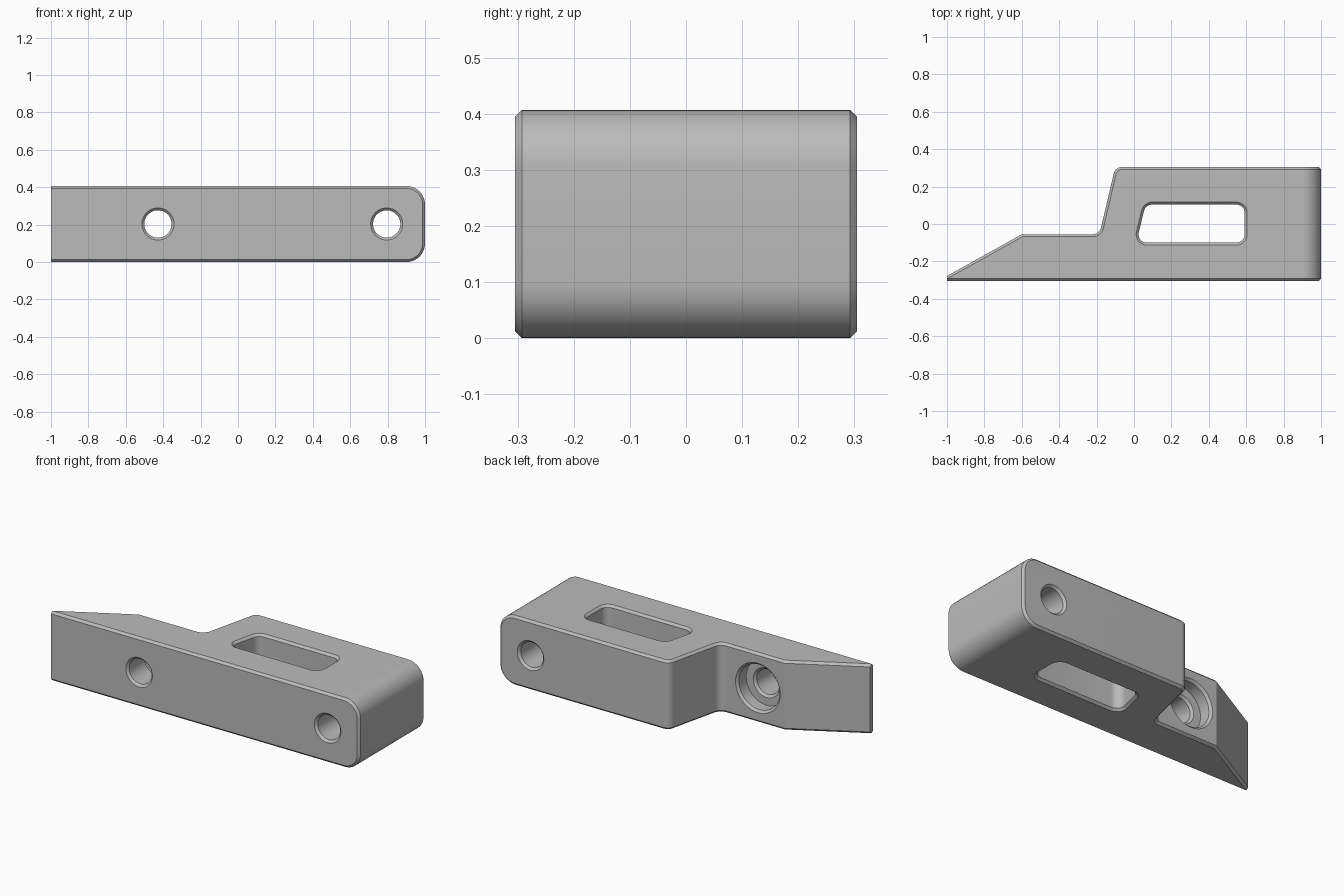
import bpy, bmesh, math
from mathutils import Vector

if "Cube" in bpy.data.objects:
    bpy.data.objects.remove(bpy.data.objects["Cube"], do_unlink=True)

HEIGHT, CHAMFER = 0.407, 0.013

grey = bpy.data.materials.new("plain grey")
grey.use_nodes = True
colour = (0.5, 0.5, 0.5, 1)
grey.diffuse_color = colour
grey.node_tree.nodes["Principled BSDF"].inputs["Base Color"].default_value = colour


def rounded(corners, grow=0.0, steps=8):
    """Round each (x, y, radius) corner; grow offsets a convex outline."""
    out = []
    for i, (x, y, r) in enumerate(corners):
        p = Vector((x, y))
        if r == 0:
            out.append(p)
            continue
        a = (Vector(corners[i - 1][:2]) - p).normalized()
        b = (Vector(corners[(i + 1) % len(corners)][:2]) - p).normalized()
        half = a.angle(b) / 2
        centre = p + (a + b).normalized() * r / math.sin(half)
        start = p + a * r / math.tan(half) - centre
        end = p + b * r / math.tan(half) - centre
        for k in range(steps + 1):
            d = start.slerp(end, k / steps)
            out.append(centre + d.normalized() * (r + grow))
    return out


def loft(bm, rings):
    """Skin a stack of equal-sized rings and close both ends."""
    loops = [[bm.verts.new(v) for v in ring] for ring in rings]
    for low, high in zip(loops, loops[1:]):
        for i in range(len(low)):
            bm.faces.new((low[i - 1], low[i], high[i], high[i - 1]))
    bm.faces.new(loops[0])
    bm.faces.new(loops[-1])
    bmesh.ops.recalc_face_normals(bm, faces=bm.faces)


def make_object(name, bm):
    mesh = bpy.data.meshes.new(name)
    bm.to_mesh(mesh)
    bm.free()
    mesh.materials.append(grey)
    obj = bpy.data.objects.new(name, mesh)
    bpy.context.collection.objects.link(obj)
    return obj


def hole_cutter(name, x, profile):
    """Turned cutter along y from (y, radius) pairs."""
    bm = bmesh.new()
    angles = [math.tau * k / 48 for k in range(48)]
    loft(bm, [[(x + r * math.cos(t), y, HEIGHT / 2 + r * math.sin(t))
               for t in angles] for y, r in profile])
    return make_object(name, bm)


# Stepped body with a tapered tip
outline = rounded([(-1, -0.305, 0), (1, -0.305, 0), (1, 0.305, 0),
                   (-0.1, 0.305, 0.045), (-0.185, -0.055, 0.045),
                   (-0.6, -0.055, 0), (-1, -0.278, 0)])
bm = bmesh.new()
loft(bm, [[(p.x, p.y, z) for p in outline] for z in (0, HEIGHT)])

# Large rounds on the square end
ends = [e for e in bm.edges if all(v.co.x > 0.99 for v in e.verts)
        and abs(e.verts[0].co.y - e.verts[1].co.y) > 0.5]
bmesh.ops.bevel(bm, geom=ends, offset=0.1, offset_type='OFFSET', segments=10,
                profile=0.5, affect='EDGES')

# Fine chamfer round the profile, leaving the tip sharp
bm.normal_update()


def is_side(face):
    return abs(face.normal.y) > 0.1


rim = [e for e in bm.edges if len(e.link_faces) == 2
       and is_side(e.link_faces[0]) != is_side(e.link_faces[1])
       and all(f.normal.x > -0.99 for f in e.link_faces)]
bmesh.ops.bevel(bm, geom=rim, offset=CHAMFER, offset_type='OFFSET', segments=1,
                profile=0.5, affect='EDGES', clamp_overlap=False)
body = make_object("stepped_bracket", bm)

# Slot with flared mouths
slot = [(0.012, -0.1, 0.045), (0.592, -0.1, 0.045),
        (0.592, 0.104, 0.045), (0.062, 0.104, 0.045)]
bm = bmesh.new()
levels = [(-CHAMFER, 2 * CHAMFER), (CHAMFER, 0),
          (HEIGHT - CHAMFER, 0), (HEIGHT + CHAMFER, 2 * CHAMFER)]
loft(bm, [[(p.x, p.y, z) for p in rounded(slot, g)] for z, g in levels])
cutters = [make_object("slot_cutter", bm)]

# Bolt holes: one plain, one counterbored from the back
R, BORE, C = 0.073, 0.132, CHAMFER
cutters.append(hole_cutter("plain_hole_cutter", 0.795, [
    (-0.305 - C, R + 2 * C), (-0.305 + C, R), (0.305 - C, R), (0.305 + C, R + 2 * C)]))
cutters.append(hole_cutter("counterbore_cutter", -0.428, [
    (-0.305 - C, R + 2 * C), (-0.305 + C, R), (-0.135 - C, R), (-0.135, R + C),
    (-0.135, BORE), (-0.055 - C, BORE), (-0.055 + C, BORE + 2 * C)]))

bpy.context.view_layer.objects.active = body
for cutter in cutters:
    cutter.hide_render = True
    mod = body.modifiers.new(cutter.name, 'BOOLEAN')
    mod.operation = 'DIFFERENCE'
    mod.solver = 'EXACT'
    mod.object = cutter
    bpy.ops.object.modifier_apply(modifier=mod.name)
    bpy.data.objects.remove(cutter, do_unlink=True)

bpy.ops.object.select_all(action='DESELECT')
body.select_set(True)
bpy.ops.object.shade_smooth_by_angle(angle=math.radians(25))
